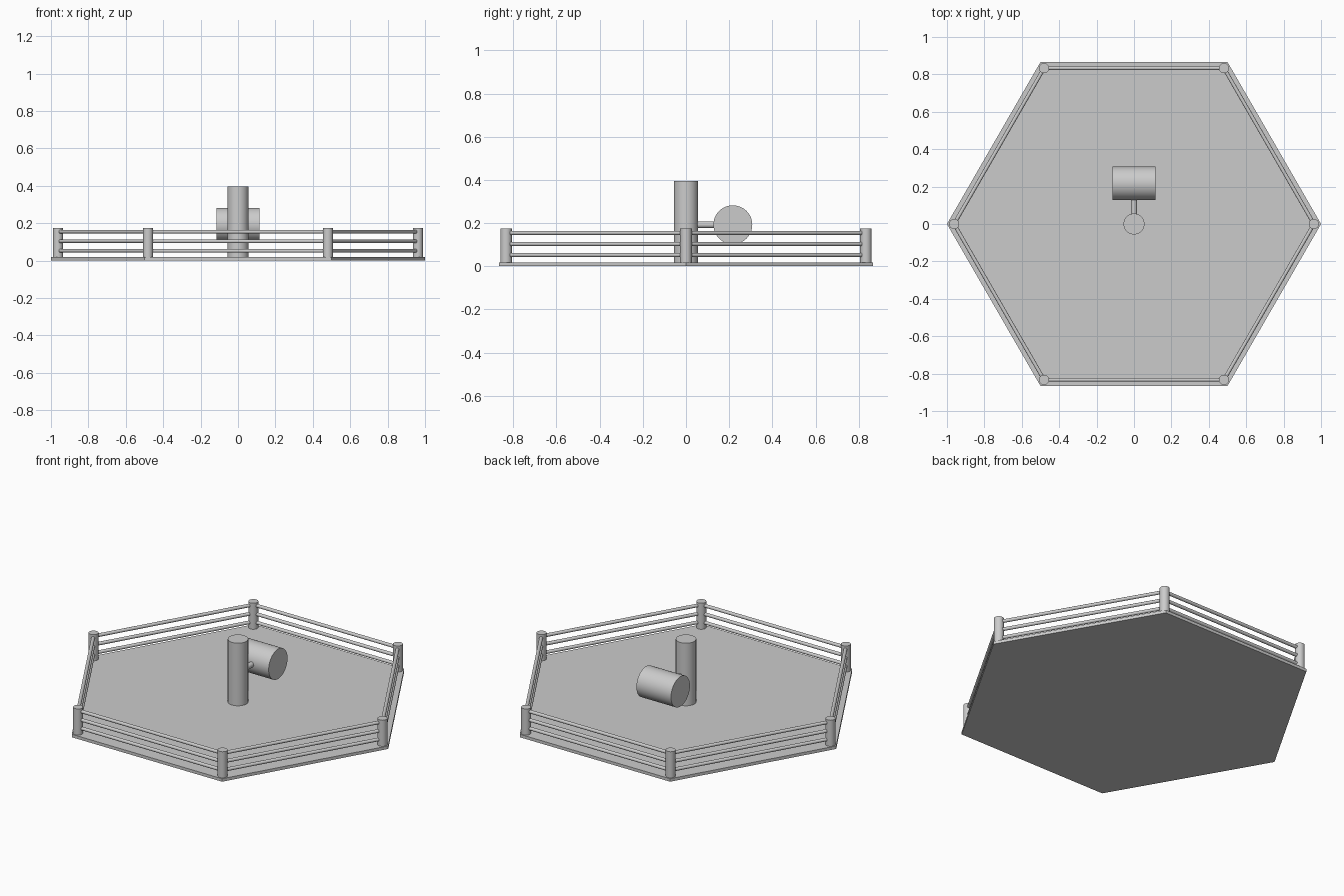
import bpy
from math import cos, sin, pi, radians
from mathutils import Vector

if "Cube" in bpy.data.objects:
    bpy.data.objects.remove(bpy.data.objects["Cube"])

BASE_H = 0.018


def rod(name, start, end, radius, sides=32, smooth=True):
    """Cylinder running from start to end."""
    a, b = Vector(start), Vector(end)
    bpy.ops.mesh.primitive_cylinder_add(vertices=sides, radius=radius,
                                        depth=(b - a).length, location=(a + b) / 2)
    ob = bpy.context.object
    ob.rotation_euler = (b - a).to_track_quat('Z', 'Y').to_euler()
    ob.name = name
    if smooth:
        bpy.ops.object.shade_smooth_by_angle(angle=radians(40))
    return ob


def corner(i, z, r=0.962):
    return (r * cos(i * pi / 3), r * sin(i * pi / 3), z)


# Hexagonal floor, corners on the x axis
floor = rod("floor", (0, 0, 0), (0, 0, BASE_H), 1.0, 6, False)
floor.rotation_euler = (0, 0, pi / 6)

# Fence: a post at each corner, three rails per side
for i in range(6):
    rod(f"fence_post_{i + 1}", corner(i, BASE_H - 0.005), corner(i, 0.175), 0.027)
    for j, z in enumerate((0.052, 0.103, 0.154)):
        rod(f"fence_rail_{i + 1}_{j + 1}", corner(i, z), corner(i + 1, z), 0.01, 16)

# Centre column with an arm carrying a horizontal drum
rod("centre_column", (0, 0, BASE_H - 0.005), (0, 0, 0.395), 0.056, 48)
rod("drum_arm", (0, 0, 0.192), (0, 0.16, 0.192), 0.016)
rod("drum", (-0.115, 0, 0), (0.115, 0, 0), 0.09, 48).location = (0, 0.217, 0.192)
